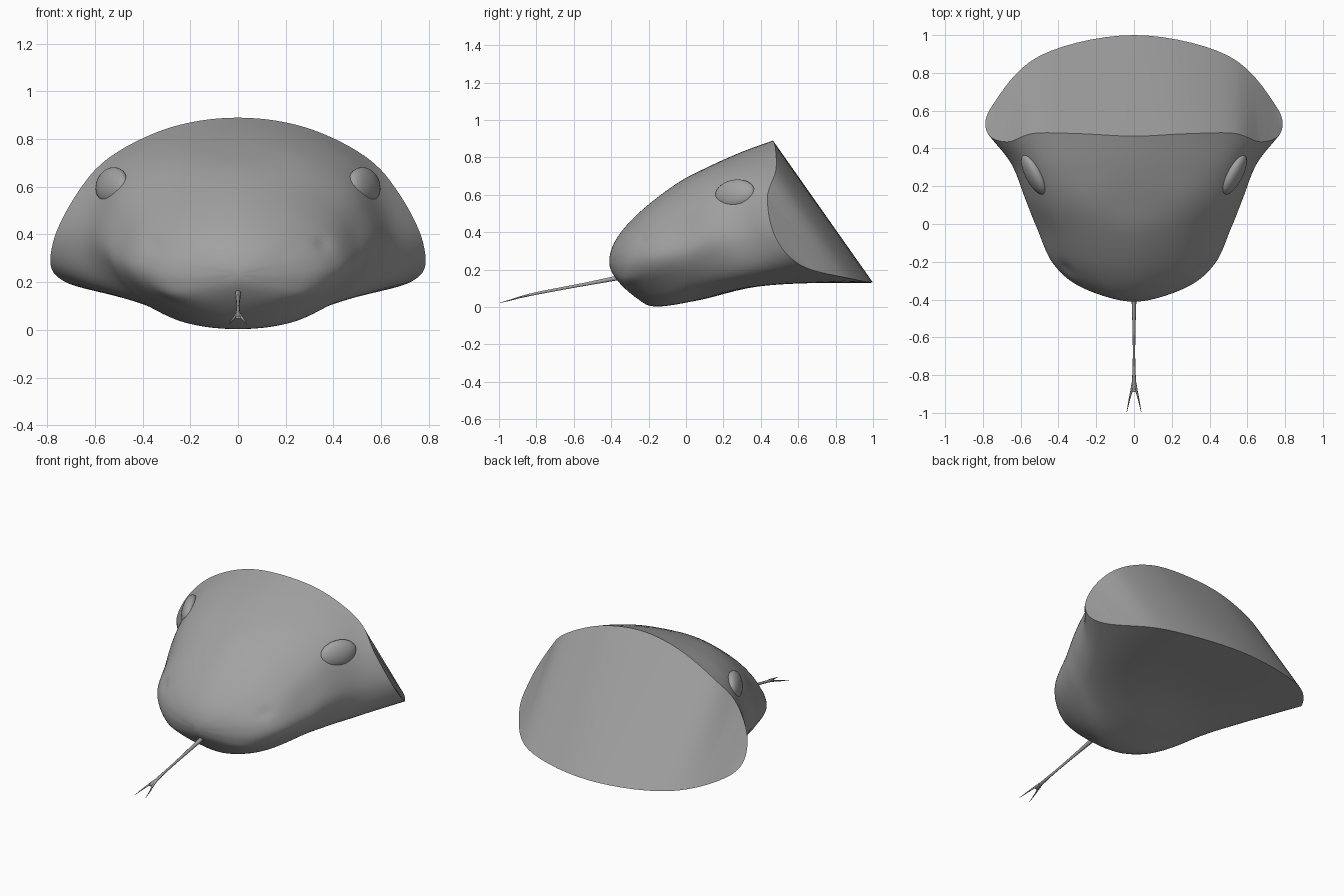
import bpy, bmesh, math
from mathutils import Vector, Matrix

if "Cube" in bpy.data.objects:
    bpy.data.objects.remove(bpy.data.objects["Cube"])

# half cross-sections from snout to neck: crown, shoulder, eye line, cheek, lip, jaw, throat
POLE = Vector((0, -.41, .235))
HALF_RINGS = [
    [(0, -.375, .36), (.11, -.37, .345), (.20, -.355, .31), (.255, -.343, .27),
     (.27, -.338, .215), (.235, -.335, .155), (.13, -.352, .137), (0, -.365, .14)],
    [(0, -.25, .505), (.19, -.24, .475), (.325, -.225, .41), (.405, -.215, .33),
     (.425, -.21, .245), (.355, -.215, .155), (.19, -.25, .075), (0, -.26, .045)],
    [(0, -.05, .66), (.23, -.04, .625), (.40, -.03, .53), (.485, -.02, .41),
     (.512, -.02, .28), (.42, -.03, .15), (.24, -.10, .037), (0, -.16, .003)],
    [(0, .12, .75), (.26, .12, .72), (.445, .12, .62), (.535, .12, .49),
     (.572, .13, .33), (.475, .13, .16), (.30, .10, .075), (0, .07, .037)],
    [(0, .30, .83), (.28, .30, .79), (.49, .30, .69), (.595, .30, .54),
     (.65, .32, .35), (.59, .35, .18), (.38, .42, .12), (0, .45, .12)],
    [(0, .465, .89), (.28, .478, .85), (.53, .48, .73), (.67, .435, .58),
     (.775, .48, .37), (.755, .62, .22), (.50, .89, .15), (0, 1.0, .13)],
]
K = 7       # subdivisions per span

# dark grey skin
skin = bpy.data.materials.new("dark_grey")
skin.diffuse_color = (.36, .36, .36, 1)
skin.use_nodes = True
skin.node_tree.nodes["Principled BSDF"].inputs["Base Color"].default_value = skin.diffuse_color


def spline(a, b, c, d, t):
    return .5 * (2 * b + (c - a) * t + (2 * a - 5 * b + 4 * c - d) * t * t
                 + (3 * b - a - 3 * c + d) * t ** 3)


def full_ring(half):
    pts = [Vector(p) for p in half]
    pts += [Vector((-p.x, p.y, p.z)) for p in pts[-2:0:-1]]
    n = len(pts)
    return [spline(pts[i - 1], pts[i], pts[(i + 1) % n], pts[(i + 2) % n], s / K)
            for i in range(n) for s in range(K)]


def smooth(ob, angle):
    bpy.ops.object.select_all(action='DESELECT')
    ob.select_set(True)
    bpy.context.view_layer.objects.active = ob
    bpy.ops.object.shade_smooth_by_angle(angle=math.radians(angle))


def make_object(name, bm, angle=40):
    bmesh.ops.recalc_face_normals(bm, faces=bm.faces)
    me = bpy.data.meshes.new(name)
    bm.to_mesh(me)
    bm.free()
    me.materials.append(skin)
    ob = bpy.data.objects.new(name, me)
    bpy.context.collection.objects.link(ob)
    smooth(ob, angle)
    return ob


# head: smooth loft along the rings
rings = [full_ring(h) for h in HALF_RINGS]
n = len(rings[0])
before = [rings[0][(i + n // 2) % n] for i in range(n)]
after = [2 * rings[-1][i] - rings[-2][i] for i in range(n)]
keys = [before, [POLE] * n] + rings + [after]
bm = bmesh.new()
pole = bm.verts.new(POLE)
rows = []
for r in range(1, len(keys) - 2):
    for s in range(1, K + 1):
        rows.append([bm.verts.new(spline(keys[r - 1][i], keys[r][i], keys[r + 1][i],
                                         keys[r + 2][i], s / K)) for i in range(n)])
for i in range(n):
    j = (i + 1) % n
    bm.faces.new((pole, rows[0][i], rows[0][j]))
    for a, b in zip(rows, rows[1:]):
        bm.faces.new((a[i], b[i], b[j], a[j]))

# slanted neck cut: strips from upper rim to lower rim
rim = rows[-1]
for side in (1, -1):
    top = [rim[side * i % n] for i in range(4 * K + 1)]
    low = [rim[side * i % n] for i in range(n // 2, 4 * K - 1, -1)]
    a = b = 0
    while a < len(top) - 1 or b < len(low) - 1:
        if b == len(low) - 1 or (a < len(top) - 1 and
                                 abs(top[a + 1].co.x) <= abs(low[b + 1].co.x)):
            tri, a = (top[a], top[a + 1], low[b]), a + 1
        else:
            tri, b = (top[a], low[b + 1], low[b]), b + 1
        if len(set(tri)) == 3:
            bm.faces.new(tri)

# shallow nostril dents
for v in bm.verts:
    d = (v.co - Vector((math.copysign(.36, v.co.x), -.24, .365))).length
    v.co -= Vector((math.copysign(.6, v.co.x), -.7, .3)) * .01 * math.exp(-(d / .035) ** 2)
make_object("head", bm)

# eyes: flattened ellipsoids sunk into the cheeks
for side, name in ((1, "eye_left"), (-1, "eye_right")):
    along = Vector((.45, .89, .08)).normalized()
    out = Vector((.86, -.44, .27))
    out = (out - along * out.dot(along)).normalized()
    up = out.cross(along)
    basis = Matrix((along, up, out)).transposed().to_4x4()
    bm = bmesh.new()
    bmesh.ops.create_uvsphere(bm, u_segments=32, v_segments=16, radius=1)
    bmesh.ops.scale(bm, vec=(.118, .078, .042), verts=bm.verts)
    bmesh.ops.transform(bm, matrix=Matrix.Translation((.53, .262, .606)) @ basis,
                        verts=bm.verts)
    bmesh.ops.scale(bm, vec=(side, 1, 1), verts=bm.verts)
    make_object(name, bm, 60)


# tongue: tapered tubes, each point (x, y, z, half width, half height)
def tube(name, path, sides=10):
    bm = bmesh.new()
    loops = []
    for x, y, z, w, h in path:
        loops.append([bm.verts.new((x + w * math.cos(2 * math.pi * i / sides), y,
                                    z + h * math.sin(2 * math.pi * i / sides)))
                      for i in range(sides)])
    for a, b in zip(loops, loops[1:]):
        for i in range(sides):
            j = (i + 1) % sides
            bm.faces.new((a[i], a[j], b[j], b[i]))
    bm.faces.new(loops[0])
    bm.faces.new(loops[-1])
    make_object(name, bm, 50)


tube("tongue", [(0, -.33, .163, .014, .014), (0, -.42, .145, .012, .012),
                (0, -.55, .12, .008, .009), (0, -.68, .096, .006, .008),
                (0, -.78, .077, .008, .008), (0, -.84, .064, .012, .007),
                (0, -.89, .052, .017, .005)])
for side, name in ((1, "tongue_tip_left"), (-1, "tongue_tip_right")):
    tube(name, [(side * .008, -.85, .062, .006, .006), (side * .015, -.89, .052, .006, .005),
                (side * .025, -.93, .04, .004, .004), (side * .038, -.995, .022, .001, .001)])
